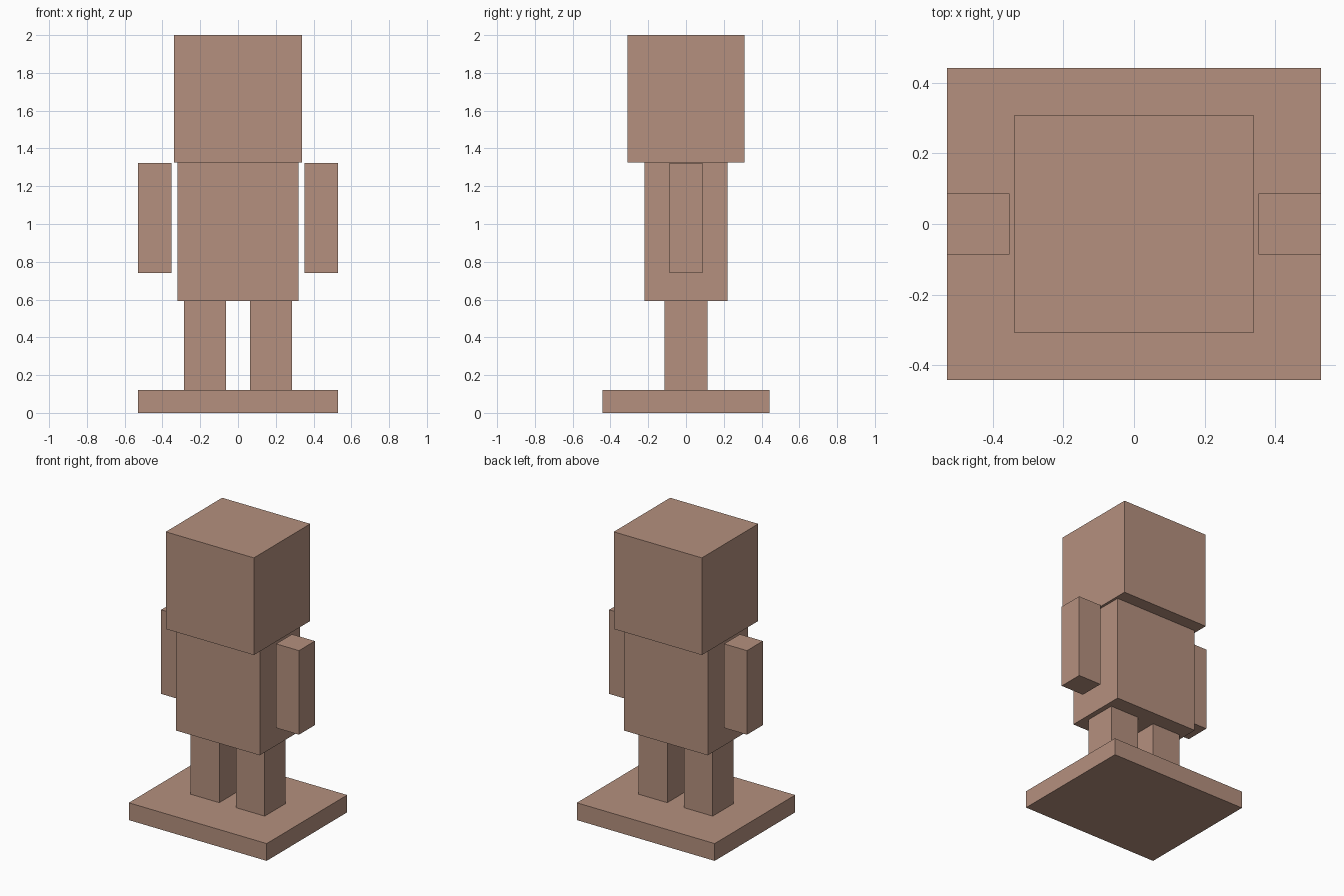
import bpy

if "Cube" in bpy.data.objects:
    bpy.data.objects.remove(bpy.data.objects["Cube"])

clay = bpy.data.materials.new("clay")
clay.diffuse_color = (0.46, 0.28, 0.21, 1.0)
clay.use_nodes = True
clay.node_tree.nodes["Principled BSDF"].inputs["Base Color"].default_value = clay.diffuse_color


def box(name, x, y, z):
    """Add a box from (min, max) ranges on each axis."""
    ranges = (x, y, z)
    bpy.ops.mesh.primitive_cube_add(size=1, location=[(a + b) / 2 for a, b in ranges])
    obj = bpy.context.object
    obj.name = name
    obj.scale = [b - a for a, b in ranges]
    bpy.ops.object.transform_apply(location=False, rotation=False, scale=True)
    obj.data.materials.append(clay)
    return obj


# Stand, body and head
box("base", (-0.529, 0.529), (-0.441, 0.441), (0, 0.12))
box("torso", (-0.321, 0.321), (-0.22, 0.22), (0.592, 1.326))
box("head", (-0.338, 0.338), (-0.309, 0.309), (1.326, 2.0))

# Paired limbs; the arms float slightly clear of the torso
for side, s in (("left", -1), ("right", 1)):
    box(f"{side}_leg", sorted((s * 0.064, s * 0.285)), (-0.114, 0.114), (0.12, 0.592))
    box(f"{side}_arm", sorted((s * 0.353, s * 0.529)), (-0.087, 0.087), (0.74, 1.323))
